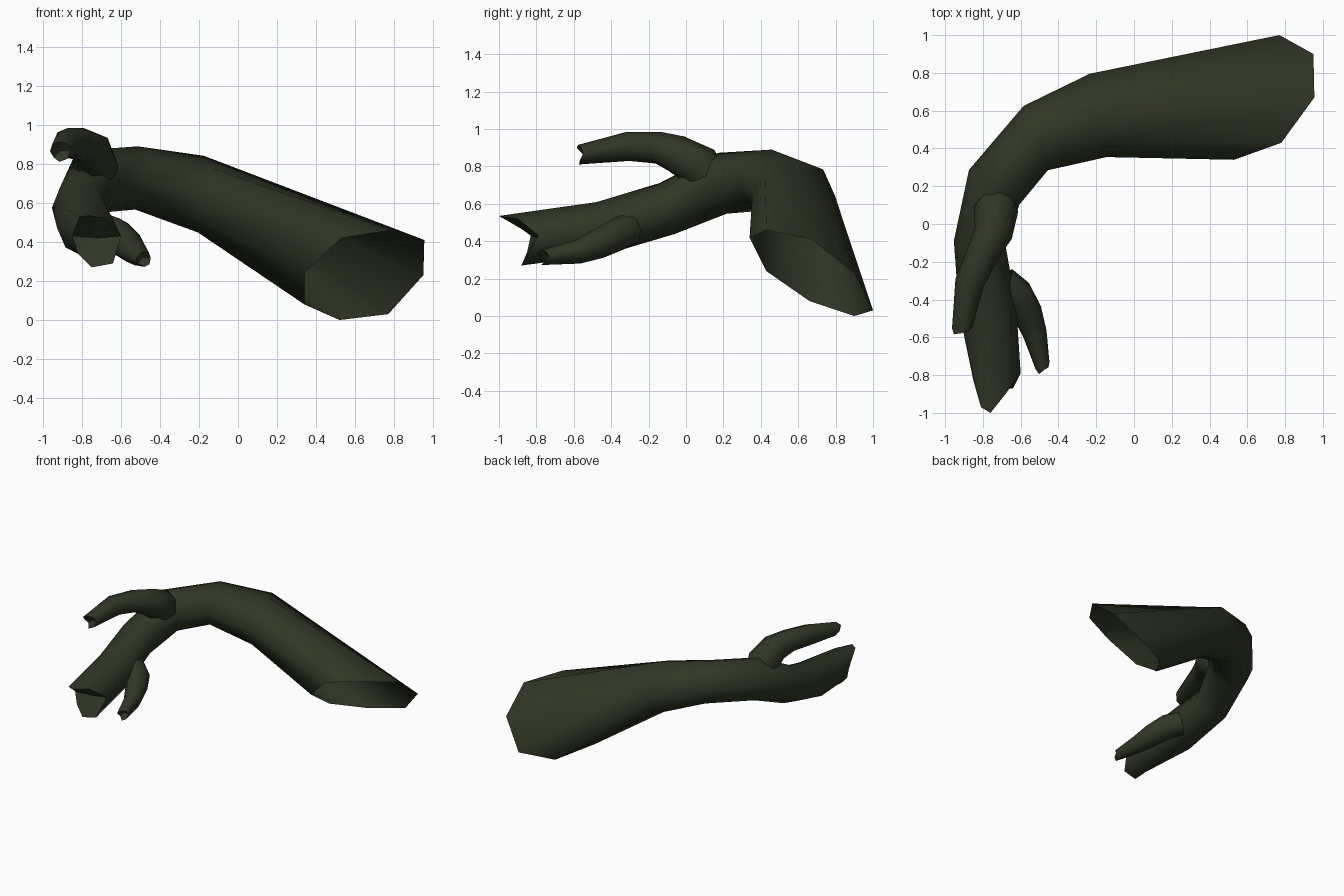
import bpy, bmesh, math
from mathutils import Vector

if "Cube" in bpy.data.objects:
    bpy.data.objects.remove(bpy.data.objects["Cube"])

bark = bpy.data.materials.new("dark_green_bark")
bark.diffuse_color = (0.030, 0.037, 0.019, 1)
bark.use_nodes = True
bark.node_tree.nodes["Principled BSDF"].inputs["Base Color"].default_value = bark.diffuse_color
SIDES = 8


def ring(center, t, side_r, up_r):
    """Eight points around the path, starting on top."""
    t = t.normalized()
    up = (Vector((0, 0, 1)) - t * t.z).normalized()
    side = t.cross(up)
    return [center + up * up_r * math.cos(a) - side * side_r * math.sin(a)
            for a in (2 * math.pi * i / SIDES for i in range(SIDES))]


def loft(name, rings, hollow):
    """Skin the rings; close the last one with a sunken, splintered centre."""
    bm = bmesh.new()
    vs = [[bm.verts.new(p) for p in r] for r in rings]
    for a, b in zip(vs, vs[1:]):
        for i in range(SIDES):
            j = (i + 1) % SIDES
            bm.faces.new((a[i], a[j], b[j], b[i]))
    c = bm.verts.new(hollow)
    for i in range(SIDES):
        bm.faces.new((vs[-1][i], vs[-1][(i + 1) % SIDES], c))
    bmesh.ops.recalc_face_normals(bm, faces=bm.faces)
    me = bpy.data.meshes.new(name)
    bm.to_mesh(me)
    bm.free()
    me.materials.append(bark)
    ob = bpy.data.objects.new(name, me)
    bpy.context.collection.objects.link(ob)
    bpy.ops.object.select_all(action='DESELECT')
    ob.select_set(True)
    bpy.context.view_layer.objects.active = ob
    bpy.ops.object.shade_smooth_by_angle(angle=math.radians(60))


# Main limb: slanted open cut end, bent middle, splintered tip
cut_end = [(.955, .67, .41), (.78, .43, .46), (.53, .34, .42), (.34, .43, .24),
           (.34, .66, .08), (.52, .90, 0), (.77, 1.0, .03), (.95, .90, .23)]
limb = [((-.19, .575, .645), (-1, -.2, .08), .225, .197),
        ((-.52, .455, .728), (-.93, -.35, .05), .182, .162),
        ((-.74, .195, .71), (-.55, -.8, -.17), .162, .165),
        ((-.817, -.1, .575), (-.08, -1, -.3), .137, .142),
        ((-.775, -.45, .47), (.08, -1, -.2), .152, .142)]
tip = [(-.76, -1.0, .535), (-.68, -.90, .52), (-.60, -.79, .43), (-.64, -.87, .29),
       (-.75, -.88, .27), (-.82, -.85, .34), (-.85, -.83, .43), (-.81, -.97, .53)]
rings = [[Vector(p) for p in cut_end]]
rings += [ring(Vector(c), Vector(t), s, u) for c, t, s, u in limb]
rings.append([Vector(p) for p in tip])
loft("main_limb", rings, Vector((-.72, -.80, .42)))


def branch(name, path):
    """Round side branch along (x, y, z, radius) with a jagged tip."""
    pts = [Vector(p[:3]) for p in path]
    rings = []
    for i, p in enumerate(pts):
        t = pts[min(i + 1, len(pts) - 1)] - pts[max(i - 1, 0)]
        rings.append(ring(p, t, path[i][3], path[i][3]))
    d = (pts[-1] - pts[-2]).normalized()
    for i, off in enumerate((.01, -.01, -.02, .01, .02, -.02, .0, .025)):
        rings[-1][i] += d * off
    loft(name, rings, pts[-1] - d * .03)


# Side branches
branch("upper_branch", [(-.72, .14, .72, .09), (-.73, .08, .795, .118),
                        (-.745, -.05, .867, .102), (-.80, -.15, .90, .086),
                        (-.87, -.31, .907, .078), (-.912, -.56, .865, .052)])
branch("lower_branch", [(-.70, -.31, .46, .09), (-.625, -.37, .435, .09),
                        (-.565, -.47, .385, .08), (-.525, -.58, .343, .064),
                        (-.482, -.76, .315, .04)])
